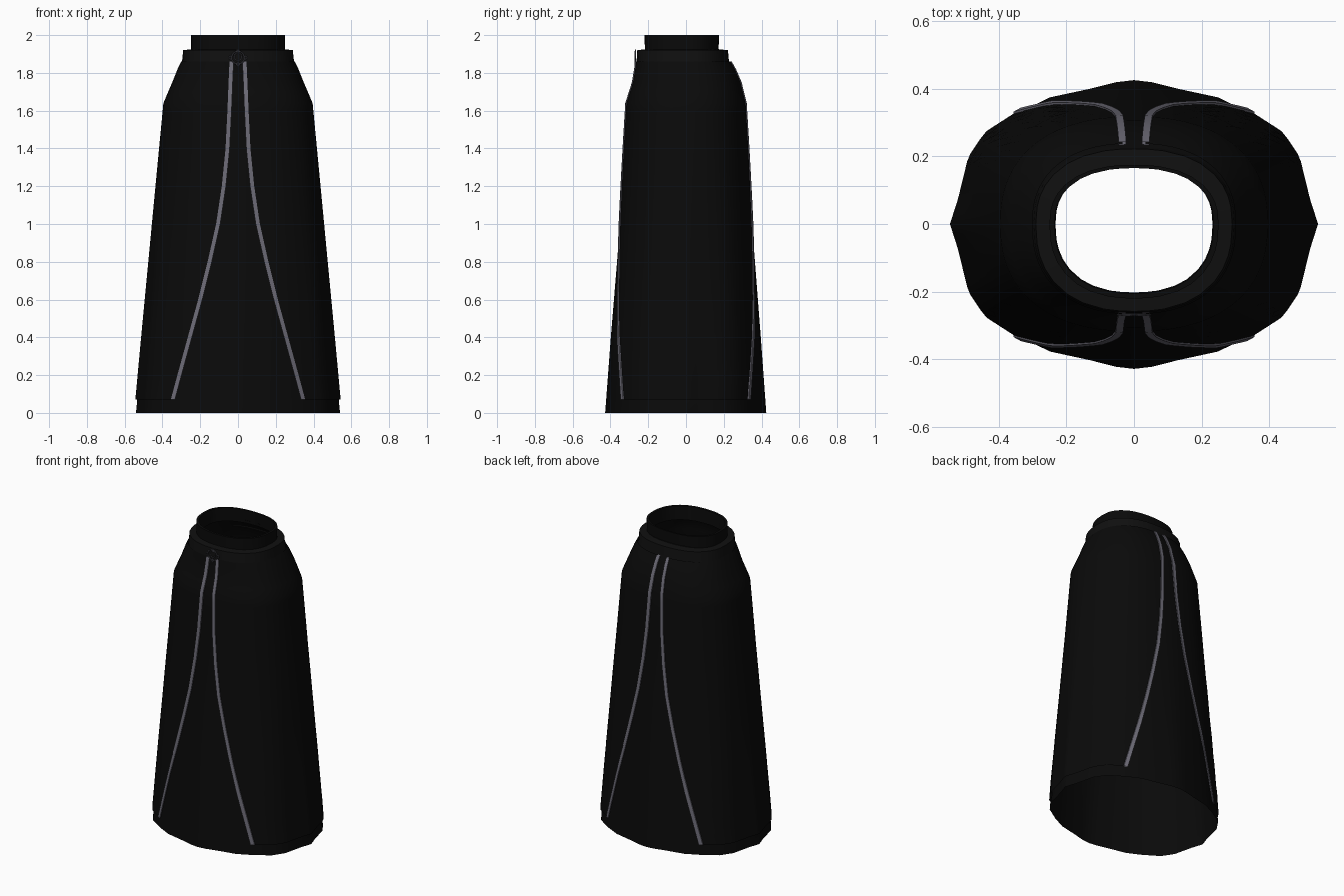
import bpy, bmesh, math
from mathutils import Matrix

if "Cube" in bpy.data.objects:
    bpy.data.objects.remove(bpy.data.objects["Cube"])


def material(name, rgb):
    m = bpy.data.materials.new(name)
    m.diffuse_color = (*rgb, 1)
    m.use_nodes = True
    m.node_tree.nodes["Principled BSDF"].inputs["Base Color"].default_value = m.diffuse_color
    return m


BLACK = material("black cloth", (0.003, 0.003, 0.003))
BAND = material("soft black band", (0.005, 0.005, 0.005))
TRIM = material("grey trim", (0.15, 0.145, 0.18))
METAL = material("dark metal", (0.07, 0.07, 0.085))

# Wavy hem outline (unit quarter) and body profile: z, half width, front depth, back depth
HEM = [(1, 0), (.955, .17), (.93, .3), (.9, .46), (.81, .63), (.63, .775),
       (.46, .88), (.24, .94), (.1, .985), (0, 1)]
BODY = [(0, .54, .428, .425), (.4, .503, .398, .396), (.8, .465, .365, .365),
        (1.2, .427, .335, .335), (1.64, .385, .307, .307), (1.75, .338, .272, .28),
        (1.82, .31, .26, .25), (1.87, .285, .253, .222), (1.93, .24, .215, .17)]
TRIM_X = [(.07, .345), (.2, .31), (.4, .255), (.6, .2), (.8, .15), (1, .105),
          (1.2, .075), (1.4, .055), (1.6, .045), (1.75, .039), (1.86, .034)]
Q = len(HEM) - 1


def lerp_table(table, z):
    for a, b in zip(table, table[1:]):
        if z <= b[0]:
            break
    f = max(0, min(1, (z - a[0]) / (b[0] - a[0])))
    return [p + (q - p) * f for p, q in zip(a[1:], b[1:])]


def unit(t, wave):
    """Outline point on a quarter, t from 0 (side) to Q (front or back)."""
    i = min(int(t), Q - 1)
    f = t - i
    hx = HEM[i][0] * (1 - f) + HEM[i + 1][0] * f
    hy = HEM[i][1] * (1 - f) + HEM[i + 1][1] * f
    a = math.atan2(hy, hx)
    ex, ey = abs(math.cos(a)) ** .85, math.sin(a) ** .85 if a > 0 else 0
    return hx * wave + ex * (1 - wave), hy * wave + ey * (1 - wave)


def point(t, z, sx, sy, off=0.0, radii=None):
    rx, front, back = radii or lerp_table(BODY, z)
    ux, uy = unit(t, max(0, 1 - z / 1.64))
    depth = front if sy < 0 else back
    return (sx * ux * (rx + off), sy * uy * (depth + off), z)


def t_for_x(x, z, off):
    """Find where the outline crosses a given x."""
    lo, hi = 0, Q
    for _ in range(30):
        mid = (lo + hi) / 2
        if point(mid, z, 1, -1, off)[0] > x:
            lo = mid
        else:
            hi = mid
    return lo


def finish(name, bm, mats, angle=35):
    bmesh.ops.remove_doubles(bm, verts=bm.verts, dist=1e-5)
    bmesh.ops.recalc_face_normals(bm, faces=bm.faces)
    me = bpy.data.meshes.new(name)
    bm.to_mesh(me)
    bm.free()
    ob = bpy.data.objects.new(name, me)
    bpy.context.collection.objects.link(ob)
    me.materials.append(mats)
    bpy.ops.object.select_all(action='DESELECT')
    ob.select_set(True)
    bpy.context.view_layer.objects.active = ob
    bpy.ops.object.shade_smooth_by_angle(angle=math.radians(angle))
    return ob


def loft(name, rows, mat, closed=True):
    bm = bmesh.new()
    rings = [[bm.verts.new(p) for p in r] for r in rows]
    n = len(rows[0])
    for a, b in zip(rings, rings[1:]):
        for i in range(n if closed else n - 1):
            j = (i + 1) % n
            bm.faces.new((a[i], a[j], b[j], b[i]))
    return finish(name, bm, mat)


def ring(z, radii=None, off=0.0):
    quarters = [(1, 1, range(Q)), (-1, 1, range(Q, 0, -1)),
                (-1, -1, range(Q)), (1, -1, range(Q, 0, -1))]
    return [point(t, z, sx, sy, off, radii) for sx, sy, ts in quarters for t in ts]


# Underskirt: one open tube from hem to waist
levels = [0, .07, .2, .4, .6, .8, 1, 1.2, 1.4, 1.55, 1.64, 1.7, 1.75, 1.82, 1.87, 1.93]
loft("underskirt", [ring(z) for z in levels], BLACK)

# Waistband standing above the belt, with a folded inner lip
loft("waistband", [ring(1.91, (.25, .217, .172)), ring(2, (.25, .22, .175)),
                   ring(2, (.235, .205, .165)), ring(1.91, (.232, .202, .172))], BLACK)

# Belt around the top of the overskirt
loft("belt", [ring(1.855, (.297, .262, .228)), ring(1.92, (.29, .258, .222)),
              ring(1.925, (.25, .217, .175))], BAND)

# Overskirt side panels, swept open at front and back, and their edge trims
OFF = .01
zs = [z for z, _ in TRIM_X]
zs = sorted(set(zs + [.3, .5, .7, .9, 1.1, 1.3, 1.5, 1.64, 1.7, 1.82]))
for side, sx in (("right", 1), ("left", -1)):
    rows = []
    for z in zs:
        t1 = t_for_x(lerp_table(TRIM_X, z)[0], z, OFF)
        ts = [t1 * i / 16 for i in range(17)]
        rows.append([point(t, z, sx, -1, OFF) for t in reversed(ts)] +
                    [point(t, z, sx, 1, OFF) for t in ts[1:]])
    loft(side + "_overskirt_panel", rows, BLACK, closed=False)

    for end, sy in (("front", -1), ("back", 1)):
        rows = []
        for z in zs:
            x = lerp_table(TRIM_X, z)[0]
            strip = [(x - .011, .007), (x - .011, .015), (x + .011, .015), (x + .011, .007)]
            rows.append([point(t_for_x(px, z, o), z, sx, sy, o) for px, o in strip])
        loft(f"{side}_{end}_trim", rows, TRIM)


# Round openwork buckle at the centre of the belt
def torus(name, radius, thick, x, z):
    bpy.ops.mesh.primitive_torus_add(major_radius=radius, minor_radius=thick, major_segments=20,
                                     minor_segments=6, location=(x, -.268, z),
                                     rotation=(math.pi / 2, 0, 0))
    ob = bpy.context.object
    ob.name = name
    ob.data.materials.append(METAL)
    bpy.ops.object.shade_smooth_by_angle()


torus("buckle_ring", .034, .004, 0, 1.88)
torus("buckle_inner_ring", .02, .003, 0, 1.885)
for i in range(4):
    a = math.pi / 2 * i
    torus("buckle_loop", .008, .003, .04 * math.cos(a), 1.88 + .034 * math.sin(a))
